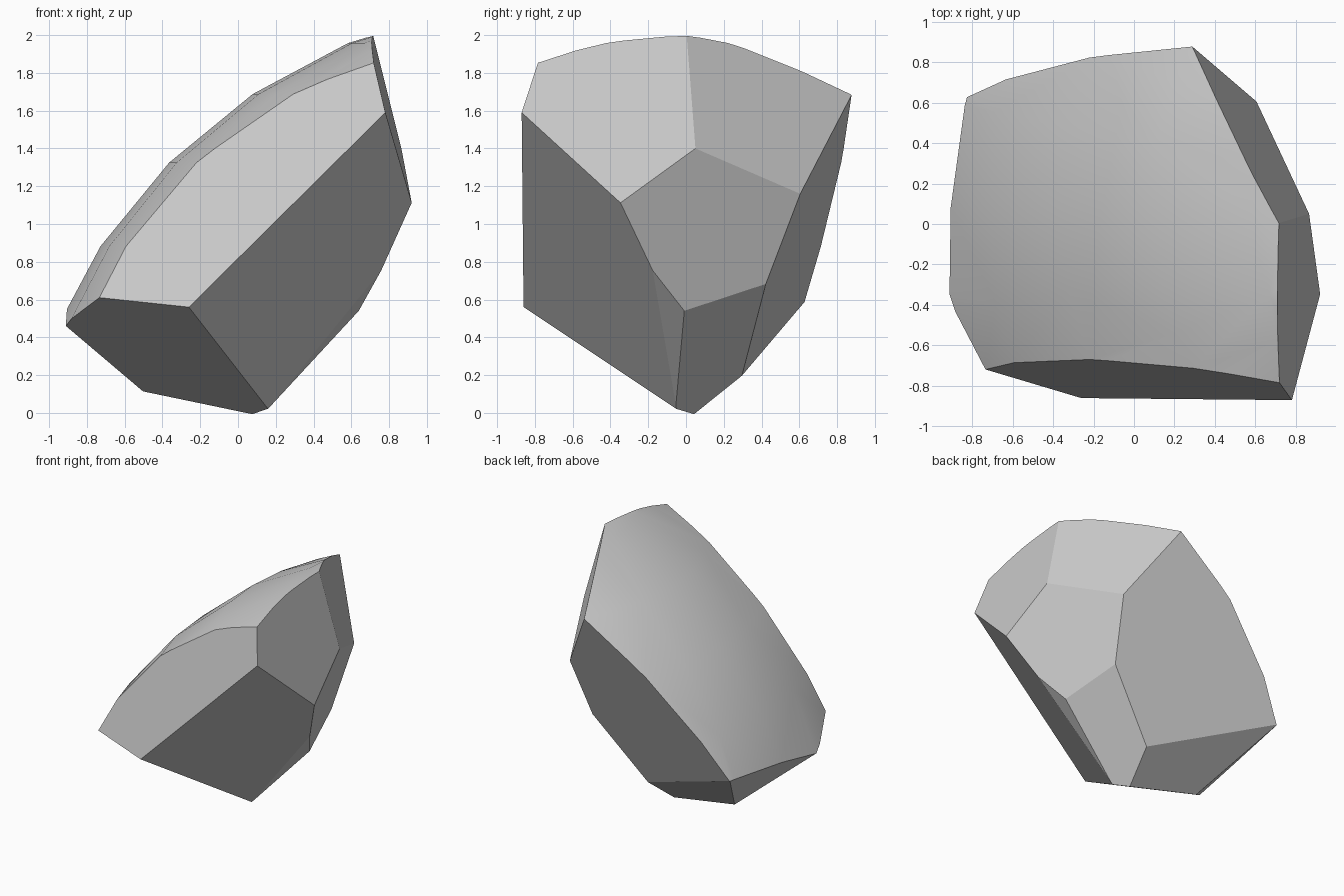
import bpy, bmesh, math
from mathutils import Vector, Matrix

if "Cube" in bpy.data.objects:
    bpy.data.objects.remove(bpy.data.objects["Cube"], do_unlink=True)

# Corners of the rock chunk
front_top = Vector((0.78, -0.87, 1.59))
front_low = Vector((-0.26, -0.86, 0.56))
front_left = Vector((-0.77, -0.70, 0.61))
ridge_front = Vector((0.72, -0.78, 1.87))
side_front = Vector((0.92, -0.35, 1.11))
side_top = Vector((0.865, 0.05, 1.40))
side_back = Vector((0.605, 0.605, 1.16))
side_low = Vector((0.54, 0.42, 0.69))
side_keel = Vector((0.63, -0.01, 0.53))
keel_mid = Vector((0.78, -0.20, 0.79))
back_top = Vector((0.29, 0.875, 1.68))
back_low = Vector((-0.83, 0.63, 0.59))
under_back = Vector((0.13, 0.30, 0.20))
under_left = Vector((-0.50, 0.10, 0.11))
left_tip = Vector((-0.925, -0.37, 0.47))
foot_front = Vector((0.16, -0.05, 0.02))
foot_back = Vector((0.03, 0.05, 0.005))

# Each broken face is a plane through three corners
cuts = [
    (front_top, front_low, foot_front),
    (front_top, front_low, ridge_front),
    (front_low, front_left, foot_front),
    (front_top, side_front, side_top),
    (side_top, side_back, back_top),
    (side_front, side_top, side_back),
    (side_keel, side_low, under_back),
    (keel_mid, side_keel, foot_front),
    (back_top, side_back, back_low),
    (under_back, back_low, foot_back),
    (back_low, left_tip, under_left),
]

# Large sphere gives the smooth outer skin, then the planes break it
inside = Vector((0, 0, 1))
bm = bmesh.new()
bmesh.ops.create_uvsphere(bm, u_segments=32, v_segments=16, radius=2.92,
                          matrix=Matrix.Translation((1.7, 0.08, -0.74)))
for a, b, c in cuts:
    normal = (b - a).cross(c - a).normalized()
    if normal.dot(inside - a) > 0:
        normal.negate()
    bmesh.ops.bisect_plane(bm, geom=bm.verts[:] + bm.edges[:] + bm.faces[:],
                           dist=1e-5, plane_co=a, plane_no=normal, clear_outer=True)
    rim = [e for e in bm.edges if e.is_boundary]
    bmesh.ops.holes_fill(bm, edges=rim, sides=0)
bmesh.ops.remove_doubles(bm, verts=bm.verts[:], dist=0.002)
bmesh.ops.recalc_face_normals(bm, faces=bm.faces[:])

mesh = bpy.data.meshes.new("rock_chunk")
bm.to_mesh(mesh)
bm.free()
rock = bpy.data.objects.new("rock_chunk", mesh)
bpy.context.collection.objects.link(rock)

# Stone colour
stone = bpy.data.materials.new("stone_grey")
stone.use_nodes = True
colour = (0.6, 0.6, 0.6, 1)
stone.diffuse_color = colour
stone.node_tree.nodes["Principled BSDF"].inputs["Base Color"].default_value = colour
mesh.materials.append(stone)

# Smooth skin, crisp broken edges
bpy.ops.object.select_all(action="DESELECT")
rock.select_set(True)
bpy.context.view_layer.objects.active = rock
bpy.ops.object.shade_smooth_by_angle(angle=math.radians(15))
